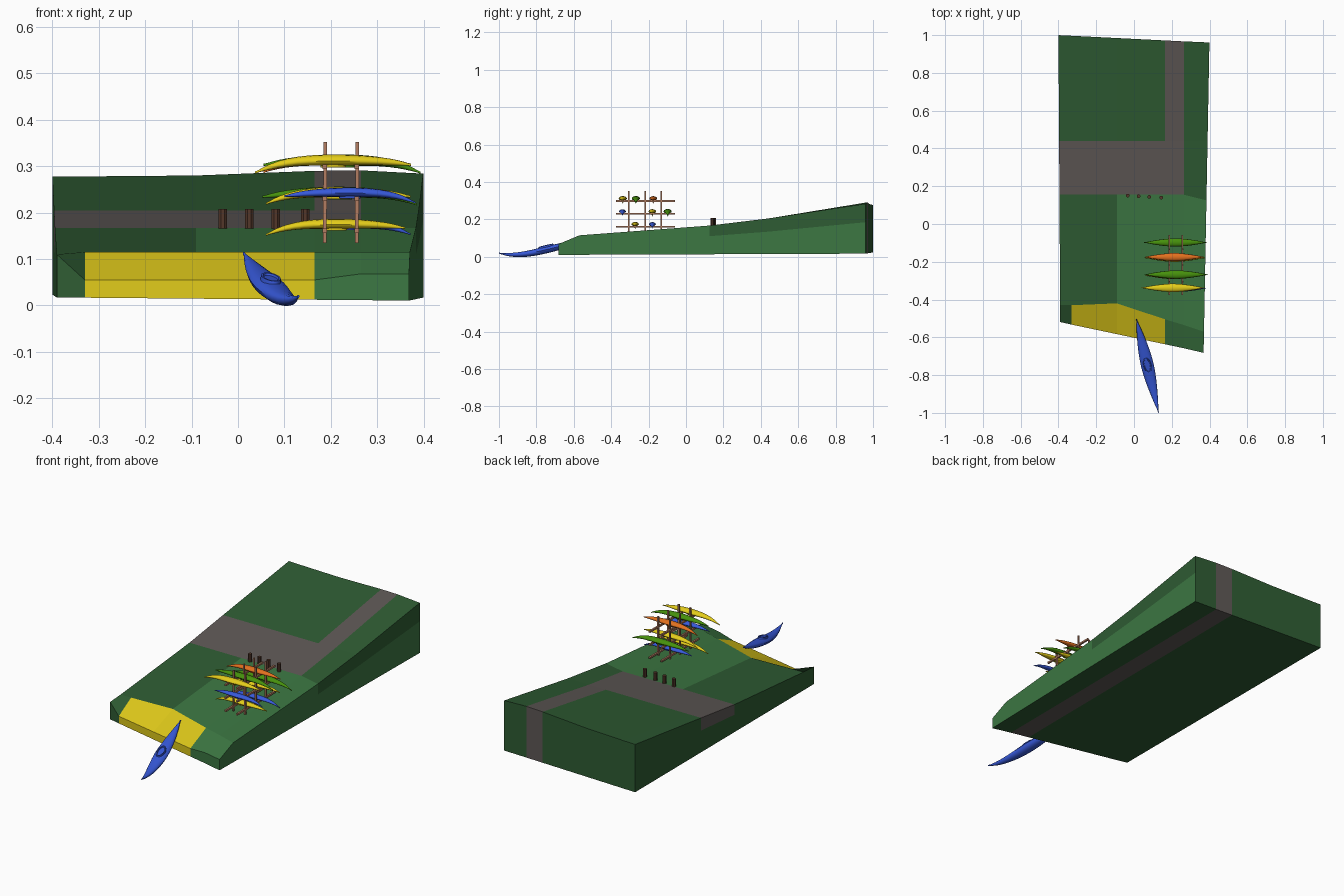
import bpy, bmesh, math
from mathutils import Vector, Matrix

if "Cube" in bpy.data.objects:
    bpy.data.objects.remove(bpy.data.objects["Cube"])


def mat(name, r, g, b):
    m = bpy.data.materials.new(name)
    m.diffuse_color = (*[(c / 255) ** 2.2 for c in (r, g, b)], 1)
    m.use_nodes = True
    m.node_tree.nodes["Principled BSDF"].inputs["Base Color"].default_value = m.diffuse_color
    return m


DARK = mat("dark_grass", 50, 92, 54)
LIGHT = mat("light_grass", 62, 118, 68)
ROAD = mat("road", 94, 88, 86)
SAND = mat("sand", 222, 200, 32)
WOOD = mat("rack_wood", 178, 125, 98)
BARK = mat("dark_wood", 84, 58, 46)
YELLOW = mat("yellow", 228, 204, 32)
GREEN = mat("green", 72, 144, 20)
ORANGE = mat("orange", 226, 112, 36)
BLUE = mat("blue", 58, 90, 218)


def finish(name, bm, mats):
    bmesh.ops.recalc_face_normals(bm, faces=bm.faces)
    me = bpy.data.meshes.new(name)
    bm.to_mesh(me)
    bm.free()
    for m in mats:
        me.materials.append(m)
    ob = bpy.data.objects.new(name, me)
    bpy.context.collection.objects.link(ob)
    return ob


# Sloping ground block: grid of top vertices, side walls with a middle row, flat base
def terrain():
    bm = bmesh.new()
    xs = [-0.395, -0.33, -0.09, 0.165, 0.265, 0.38]
    berm_y = [-0.43, -0.43, -0.42, -0.505, -0.535, -0.57]
    edge_z = [0.11, 0.055, 0.055, 0.055, 0.068, 0.068]
    back_z = [0.278, 0.278, 0.28, 0.29, 0.291, 0.284]
    n = len(xs)
    top, base = [], []
    for i, x in enumerate(xs):
        front = -0.52 - 0.16 * (x + 0.39) / 0.76
        back = 1.0 - 0.05 * (x + 0.4)
        rows = [(front, edge_z[i]), (berm_y[i], 0.115), (0.155 - 0.03 * (x > 0.3), 0.167),
                (0.44, 0.205), (back, back_z[i])]
        col, low = [], []
        for y, z in rows:
            px = x
            if i in (0, n - 1):      # outer edges lean outwards to the back
                px = (-0.39 if i == 0 else 0.37) + (-0.01 if i == 0 else 0.03) * (y + 0.6) / 1.6
            col.append(bm.verts.new((px, y, z)))
            low.append(bm.verts.new((px, y, 0.017 - 0.008 * (x + 0.1) + 0.004 * y)))
        top.append(col)
        base.append(low)

    def face(vs, k):
        bm.faces.new(vs).material_index = k

    D, L, R, S = range(4)
    for i in range(n - 1):
        for j in range(4):
            if j == 0:
                k = D if i == 0 else S if i < 3 else L
            elif j == 1:
                k = D if i < 2 else L
            elif j == 2:
                k = R if i < 4 else D
            else:
                k = R if i == 3 else D
            face([top[i][j], top[i + 1][j], top[i + 1][j + 1], top[i][j + 1]], k)
            face([base[i][j], base[i][j + 1], base[i + 1][j + 1], base[i + 1][j]],
                 R if i == 3 else D)
    # middle row around the perimeter, then two bands of wall faces
    ring = ([(i, 0) for i in range(n)] + [(n - 1, j) for j in range(1, 5)]
            + [(i, 4) for i in range(n - 2, -1, -1)] + [(0, j) for j in range(3, 0, -1)])
    mid = {p: bm.verts.new(base[p[0]][p[1]].co.lerp(top[p[0]][p[1]].co, 0.63)) for p in ring}
    for p, q in zip(ring, ring[1:] + ring[:1]):
        if p[1] == q[1] == 0:
            i = p[0]
            up = lo = D if i == 0 else S if i < 3 else L
        elif p[1] == q[1] == 4:
            up = lo = R if q[0] == 3 else D
        elif p[0] == n - 1:
            up, lo = (L if p[1] < 2 else D), L
        else:
            up, lo = (R if q[1] == 2 else D), D
        a, b = top[p[0]][p[1]], top[q[0]][q[1]]
        c, d = base[p[0]][p[1]], base[q[0]][q[1]]
        face([a, b, mid[q], mid[p]], up)
        face([mid[p], mid[q], d, c], lo)
    finish("ground", bm, [DARK, LIGHT, ROAD, SAND])


# Straight timber between two points
def timber(name, a, b, r, m, sides=4):
    a, b = Vector(a), Vector(b)
    bm = bmesh.new()
    bmesh.ops.create_cone(bm, cap_ends=True, segments=sides, radius1=r, radius2=r,
                          depth=(b - a).length,
                          matrix=Matrix.Rotation(math.pi / sides, 4, 'Z'))
    ob = finish(name, bm, [m])
    ob.matrix_world = (Matrix.Translation((a + b) / 2)
                       @ (b - a).to_track_quat('Z', 'Y').to_matrix().to_4x4())
    return ob


# Kayak: lofted hull of unit length with upswept bow, plus a cockpit rim
def kayak(name, stern, bow, m, flipped=False):
    bm = bmesh.new()
    N, seg = 20, 12
    rings = []
    for s in range(N + 1):
        t = -math.cos(math.pi * s / N)
        f = max(0.07, 1 - abs(t) ** 1.7)
        sweep = 0.075 * t ** 3 if t > 0 else -0.025 * t ** 3
        ring = []
        for k in range(seg):
            a = 2 * math.pi * k / seg
            h = 0.03 if math.sin(a) > 0 else 0.042
            ring.append(bm.verts.new((t / 2, 0.066 * f * math.cos(a),
                                      sweep + h * f ** 0.6 * math.sin(a))))
        rings.append(ring)
    loops = []
    for rx, ry, z in [(0.085, 0.042, 0.015), (0.08, 0.038, 0.041),
                      (0.068, 0.03, 0.041), (0.064, 0.027, 0.032)]:
        loops.append([bm.verts.new((rx * math.cos(2 * math.pi * k / 16),
                                    ry * math.sin(2 * math.pi * k / 16), z)) for k in range(16)])
    for group in (rings, loops):
        for r, q in zip(group, group[1:]):
            for k in range(len(r)):
                j = (k + 1) % len(r)
                bm.faces.new((r[k], r[j], q[j], q[k]))
    for cap in (rings[0], rings[-1], loops[-1]):
        bm.faces.new(cap)
    ob = finish(name, bm, [m])
    stern, bow = Vector(stern), Vector(bow)
    x = (bow - stern).normalized()
    y = Vector((0, 0, -1 if flipped else 1)).cross(x).normalized()
    z = x.cross(y)
    rot = Matrix((x, y, z)).transposed().to_4x4()
    ob.matrix_world = (Matrix.Translation((stern + bow) / 2) @ rot
                       @ Matrix.Scale((bow - stern).length, 4))
    bpy.ops.object.select_all(action='DESELECT')
    ob.select_set(True)
    bpy.context.view_layer.objects.active = ob
    bpy.ops.object.shade_smooth_by_angle(angle=math.radians(50))


terrain()

# Row of bollards along the road
for i, (x, y) in enumerate([(-0.033, 0.15), (0.024, 0.147), (0.081, 0.143), (0.145, 0.14)]):
    timber(f"bollard_{i+1}", (x, y, 0.155), (x, y, 0.208), 0.01, BARK, 8)

# Storage rack: two frames of posts and rails
for i, x in enumerate((0.187, 0.256)):
    for j, y in enumerate((-0.305, -0.217, -0.133)):
        timber(f"rack_post_{i+1}_{j+1}", (x, y, 0.135), (x + 0.001, y, 0.352), 0.0055, WOOD)
    for j, z in enumerate((0.161, 0.23, 0.299)):
        timber(f"rack_rail_{i+1}_{j+1}", (x, -0.375, z), (x, -0.058, z), 0.0065, WOOD)

# Upturned kayaks on the rack: left x, right x, y, z, colour, bow on the left
stored = [
    (0.037, 0.373, -0.338, 0.311, YELLOW, True),
    (0.055, 0.393, -0.268, 0.311, GREEN, False),
    (0.055, 0.373, -0.175, 0.311, ORANGE, True),
    (0.10, 0.382, -0.34, 0.242, BLUE, False),
    (0.06, 0.372, -0.18, 0.242, YELLOW, True),
    (0.053, 0.385, -0.098, 0.242, GREEN, False),
    (0.06, 0.36, -0.272, 0.174, YELLOW, True),
    (0.09, 0.372, -0.18, 0.174, BLUE, False),
]
for i, (x0, x1, y, z, m, left) in enumerate(stored):
    ends = [(x1, y, z), (x0, y, z)]
    if not left:
        ends.reverse()
    kayak(f"stored_kayak_{i+1}", *ends, m, flipped=True)

# Launched kayak sliding off the beach
kayak("launched_kayak", (0.012, -0.50, 0.10), (0.128, -0.99, -0.018), BLUE)
